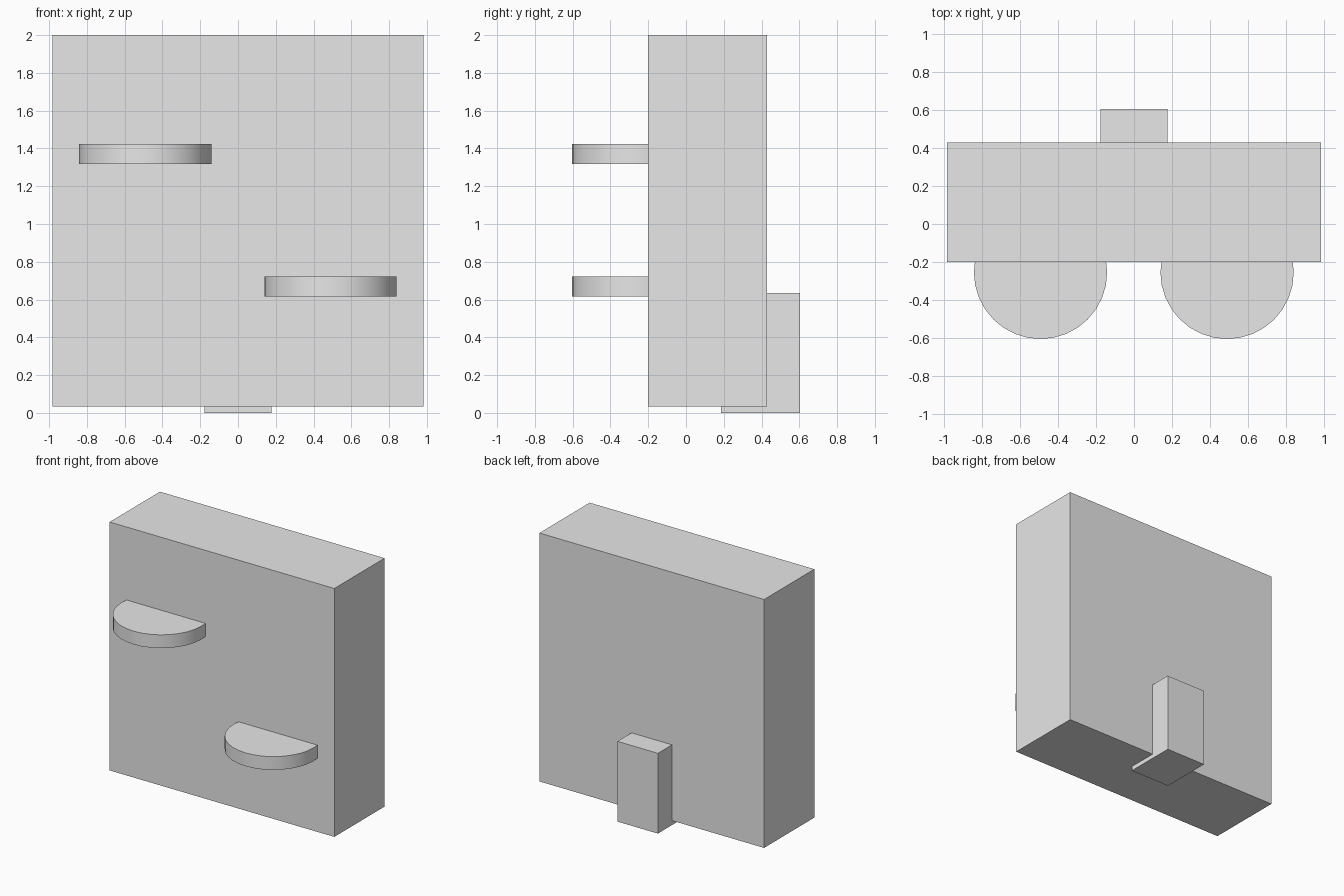
import bpy
import math

cube = bpy.data.objects.get("Cube")
if cube:
    bpy.data.objects.remove(cube, do_unlink=True)

# Single grey material
GREY = (0.8, 0.8, 0.8, 1.0)
grey = bpy.data.materials.new("light grey")
grey.use_nodes = True
grey.diffuse_color = GREY
grey.node_tree.nodes["Principled BSDF"].inputs["Base Color"].default_value = GREY


def finish(name):
    obj = bpy.context.object
    obj.name = name
    obj.data.materials.append(grey)
    return obj


def box(name, x, y, z):
    """Box from (min, max) ranges on each axis."""
    bpy.ops.mesh.primitive_cube_add(size=1, location=[sum(r) / 2 for r in (x, y, z)])
    obj = finish(name)
    obj.scale = [r[1] - r[0] for r in (x, y, z)]
    bpy.ops.object.transform_apply(location=False, rotation=False, scale=True)


def shelf(name, x, z):
    """Round shelf partly sunk into the front of the panel."""
    bpy.ops.mesh.primitive_cylinder_add(vertices=32, radius=0.35, depth=0.105,
                                        location=(x, -0.254, z))
    finish(name)
    bpy.ops.object.shade_smooth_by_angle(angle=math.radians(30))


# Thick upright panel
box("panel", (-0.983, 0.983), (-0.2, 0.428), (0.035, 2.0))

# Rear support block, sunk into the panel and reaching the ground
box("rear_support", (-0.177, 0.177), (0.185, 0.604), (0.0, 0.635))

# Two staggered half-round shelves on the front
shelf("upper_shelf", -0.491, 1.37)
shelf("lower_shelf", 0.489, 0.669)
